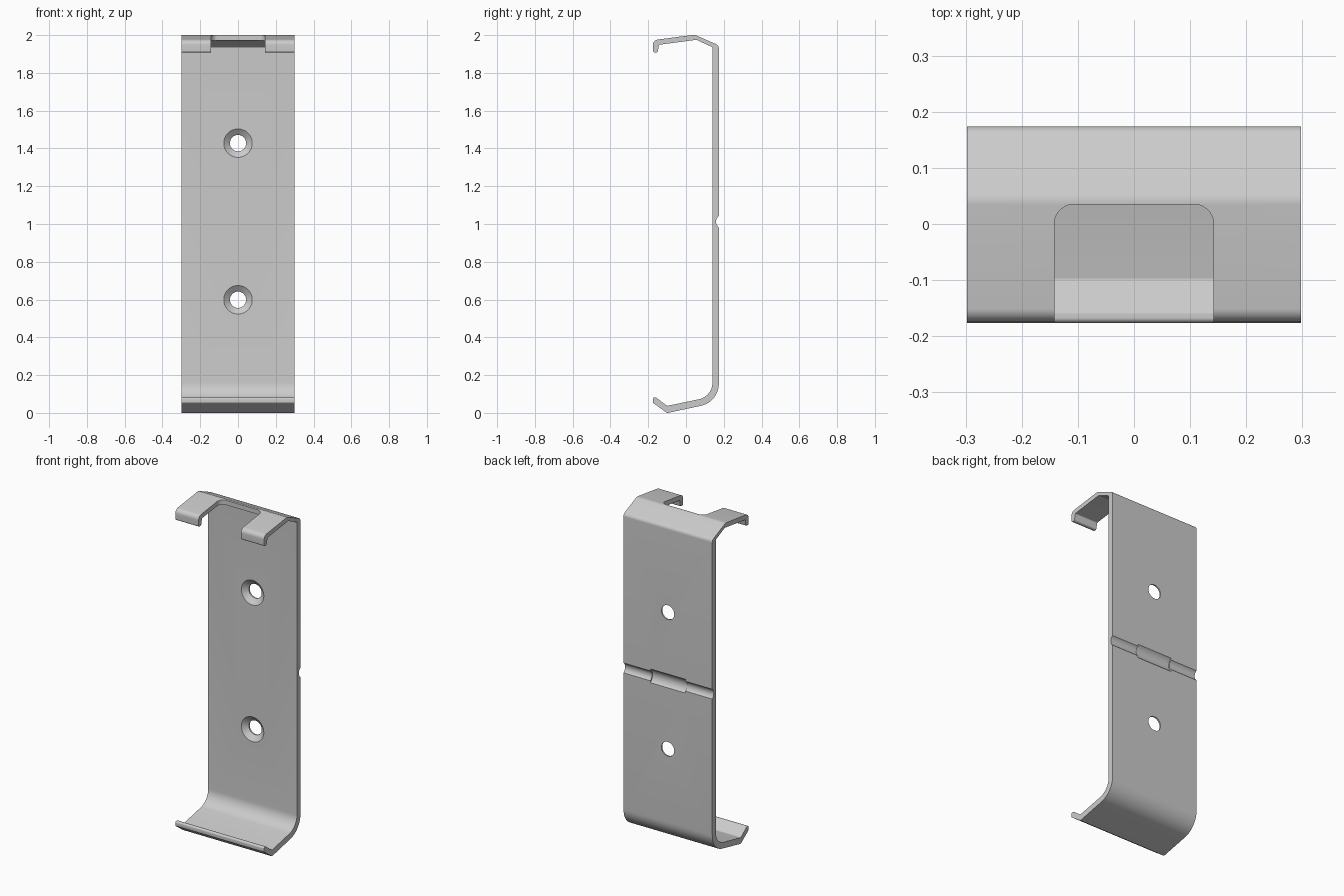
import bpy, bmesh
from math import radians, tan, pi
from mathutils import Vector, Matrix

if "Cube" in bpy.data.objects:
    bpy.data.objects.remove(bpy.data.objects["Cube"])


def fillet(corners, steps=10):
    """Round every (u, v, radius) corner of a closed outline."""
    out, n = [], len(corners)
    for i, (u, v, r) in enumerate(corners):
        p = Vector((u, v))
        if r == 0:
            out.append(p)
            continue
        a = (Vector(corners[i - 1][:2]) - p).normalized()
        b = (Vector(corners[(i + 1) % n][:2]) - p).normalized()
        ang = a.angle(b)
        t = r / tan(ang / 2)
        mid = (a + b).normalized()
        c = p + mid * (t * t + r * r) ** 0.5
        s, e = p + a * t - c, p + b * t - c
        sweep = pi - ang
        sign = 1 if s.x * e.y - s.y * e.x > 0 else -1
        for k in range(steps + 1):
            out.append(c + Matrix.Rotation(sign * sweep * k / steps, 2) @ s)
    return out


def make_object(name, bm):
    bmesh.ops.recalc_face_normals(bm, faces=bm.faces)
    me = bpy.data.meshes.new(name)
    bm.to_mesh(me)
    bm.free()
    ob = bpy.data.objects.new(name, me)
    bpy.context.collection.objects.link(ob)
    return ob


def prism(name, points, place, depth):
    """Extrude an outline; place maps (u, v) to a 3D point."""
    bm = bmesh.new()
    face = bm.faces.new([bm.verts.new(place(p)) for p in points])
    ext = bmesh.ops.extrude_face_region(bm, geom=[face])
    verts = [g for g in ext["geom"] if isinstance(g, bmesh.types.BMVert)]
    bmesh.ops.translate(bm, verts=verts, vec=depth)
    return make_object(name, bm)


def cone(name, r1, r2, depth, matrix, segs=48):
    bm = bmesh.new()
    bmesh.ops.create_cone(bm, cap_ends=True, segments=segs, radius1=r1,
                          radius2=r2, depth=depth, matrix=matrix)
    return make_object(name, bm)


def cut(target, cutter):
    cutter.hide_render = True
    mod = target.modifiers.new("cut", "BOOLEAN")
    mod.operation, mod.solver, mod.object = "DIFFERENCE", "EXACT", cutter
    bpy.context.view_layer.objects.active = target
    bpy.ops.object.modifier_apply(modifier=mod.name)
    bpy.data.objects.remove(cutter)


# bent sheet: side profile (y, z, corner radius) extruded along x
BACK, INNER, HALF = 0.174, 0.140, 0.298
profile = [
    (BACK, 0.058, 0.12), (BACK, 1.946, 0.025), (0.045, 2.002, 0.04),
    (-0.175, 1.973, 0.028), (-0.175, 1.908, 0.010), (-0.150, 1.908, 0.010),
    (-0.143, 1.949, 0.006), (0.055, 1.975, 0.012), (INNER, 1.936, 0.008),
    (INNER, 0.087, 0.09), (-0.100, 0.037, 0.010), (-0.158, 0.081, 0.007),
    (-0.176, 0.081, 0.009), (-0.176, 0.054, 0.012), (-0.100, -0.001, 0.010),
]
clip = prism("wall_clip", fillet(profile),
             lambda p: (-HALF, p.x, p.y), (2 * HALF, 0, 0))

# notch between the two upper hooks
notch = [(-0.142, -0.3, 0), (0.142, -0.3, 0),
         (0.142, 0.035, 0.035), (-0.142, 0.035, 0.035)]
cut(clip, prism("notch_cutter", fillet(notch),
                lambda p: (p.x, p.y, 1.8), (0, 0, 0.4)))

# countersunk screw holes
for z in (0.599, 1.428):
    turn = Matrix.Rotation(radians(-90), 4, "X")
    cut(clip, cone("hole_cutter", 0.043, 0.043, 0.2,
                   Matrix.Translation((0, 0.15, z)) @ turn))
    cut(clip, cone("countersink_cutter", 0.0855, 0.0425, 0.034,
                   Matrix.Translation((0, INNER + 0.009, z)) @ turn))

# shallow groove across the back, wider in the middle
for half_w, depth, length in ((0.030, 0.015, 0.8), (0.042, 0.021, 0.235)):
    r = (half_w ** 2 + depth ** 2) / (2 * depth)
    cut(clip, cone("groove_cutter", r, r, length,
                   Matrix.Translation((0, BACK + r - depth, 1.012))
                   @ Matrix.Rotation(radians(90), 4, "Y"), 64))

bpy.ops.object.select_all(action="DESELECT")
clip.select_set(True)
bpy.context.view_layer.objects.active = clip
bpy.ops.object.shade_smooth_by_angle(angle=radians(25))
